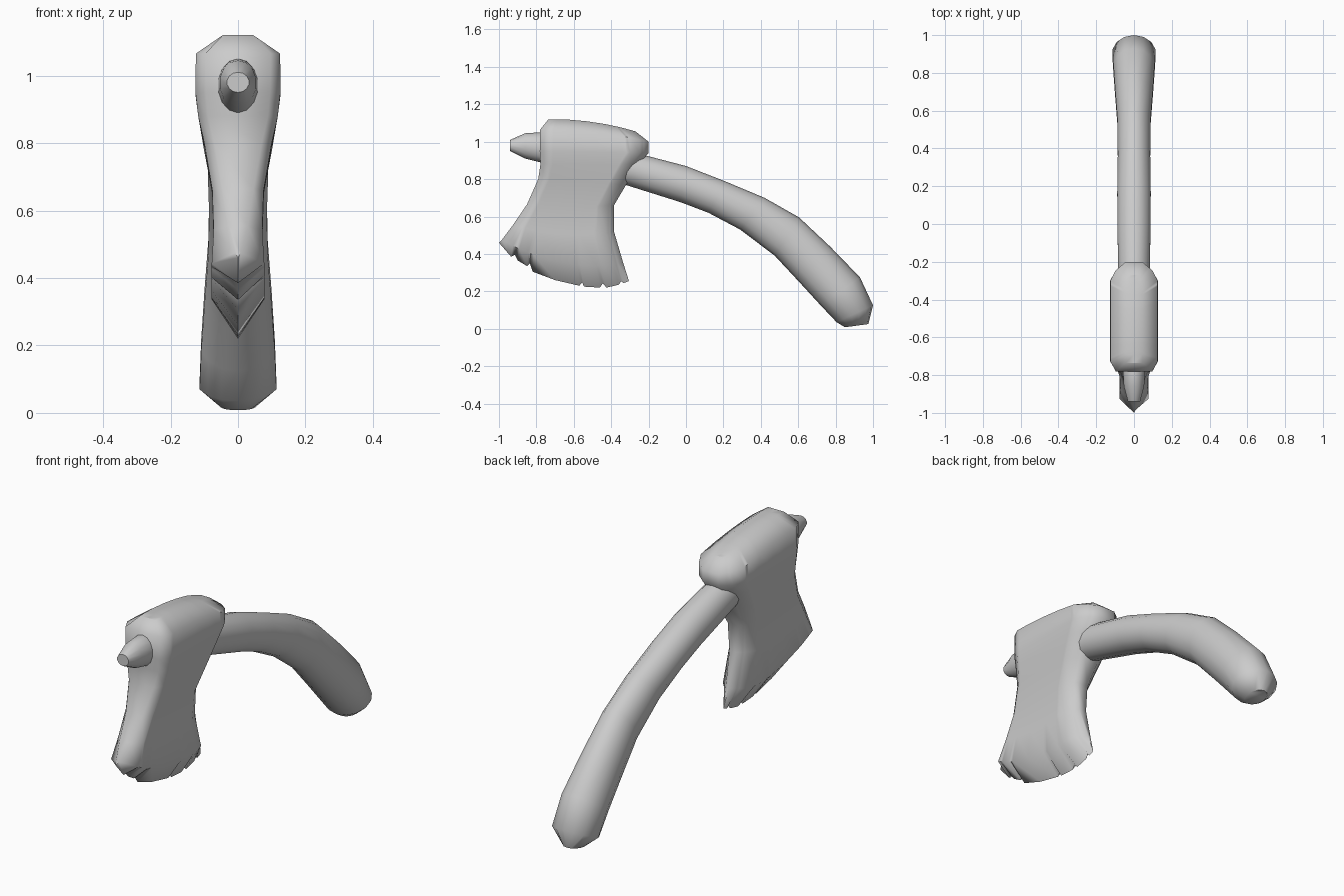
import bpy, bmesh, math

if "Cube" in bpy.data.objects:
    bpy.data.objects.remove(bpy.data.objects["Cube"])


def loft(name, loops, angle):
    """Skin a stack of closed loops, cap both ends, smooth-shade."""
    bm = bmesh.new()
    rings = [[bm.verts.new(p) for p in loop] for loop in loops]
    n = len(rings[0])
    for a, b in zip(rings, rings[1:]):
        for i in range(n):
            j = (i + 1) % n
            bm.faces.new((a[i], a[j], b[j], b[i]))
    if name == "handle":
        bm.faces.new(rings[0])
        bm.faces.new(rings[-1])
    bmesh.ops.remove_doubles(bm, verts=bm.verts, dist=0.0005)
    bmesh.ops.recalc_face_normals(bm, faces=bm.faces)
    mesh = bpy.data.meshes.new(name)
    bm.to_mesh(mesh)
    bm.free()
    obj = bpy.data.objects.new(name, mesh)
    bpy.context.collection.objects.link(obj)
    bpy.ops.object.select_all(action='DESELECT')
    obj.select_set(True)
    bpy.context.view_layer.objects.active = obj
    bpy.ops.object.shade_smooth_by_angle(angle=math.radians(angle))
    return obj


# Curved handle with its front peg: upper (y, z), lower (y, z), half width
handle = [
    ((-.94, 1.01), (-.94, .95), .033),
    ((-.86, 1.045), (-.86, .91), .055),
    ((-.78, 1.05), (-.78, .89), .06),
    ((-.23, .93), (-.31, .765), .085),
    ((.0, .87), (-.03, .677), .09),
    ((.205, .79), (.12, .62), .091),
    ((.42, .70), (.29, .53), .088),
    ((.605, .595), (.475, .39), .09),
    ((.77, .44), (.61, .245), .102),
    ((.93, .275), (.72, .125), .112),
    ((1.0, .125), (.805, .035), .117),
    ((.975, .025), (.85, .008), .05),
]


def oval(top, bottom, half, sides=14):
    pts = []
    for i in range(sides):
        a = 2 * math.pi * i / sides
        s = (1 + math.cos(a)) / 2
        pts.append((half * math.sin(a),
                    bottom[0] + (top[0] - bottom[0]) * s,
                    bottom[1] + (top[1] - bottom[1]) * s))
    return pts


loft("handle", [oval(*s) for s in handle], 60)

# Chipped cutting edge (y, z)
edge = [(-1, .46), (-.935, .385), (-.915, .395), (-.90, .365), (-.85, .335),
        (-.835, .35), (-.82, .305), (-.70, .26), (-.57, .23), (-.555, .248),
        (-.545, .225), (-.46, .22), (-.445, .242), (-.425, .22),
        (-.36, .235), (-.345, .255), (-.335, .243), (-.305, .255)]
us = [(y + 1) / .695 for y, z in edge]

# Head rows: front (y, z), back (y, z), half thickness, sag, front/back nose
rows = [
    ((-.735, 1.12), (-.27, 1.055), 0, -.018, 1, 1),
    ((-.735, 1.12), (-.27, 1.055), .045, -.018, 1, .6),
    ((-.78, 1.065), (-.2, 1.0), .125, -.018, .78, .35),
    ((-.782, .95), (-.2, .94), .126, 0, .75, .35),
    ((-.778, .88), (-.25, .88), .118, 0, .75, .4),
    ((-.79, .80), (-.32, .77), .100, 0, .7, .4),
    ((-.85, .665), (-.385, .66), .077, .01, .6, .4),
    ((-.925, .555), (-.385, .52), .072, .03, .4, .3),
    ((-.985, .475), (-.335, .35), .078, .06, .1, .1),
]


def head_loop(front, back, half, sag, nose_f, nose_b):
    right = []
    for u in us:
        y = front[0] + (back[0] - front[0]) * u
        z = front[1] + (back[1] - front[1]) * u - sag * 4 * u * (1 - u)
        x = half * min(1, nose_f + (1 - nose_f) * (y - front[0]) / .045,
                       nose_b + (1 - nose_b) * (back[0] - y) / .07)
        right.append((x, y, z))
    return right + [(-x, y, z) for x, y, z in reversed(right)]


loops = [head_loop(*r) for r in rows]
rim = [(0, y, z) for y, z in edge]
loops.append(rim + rim[::-1])
loft("axe_head", loops, 60)
